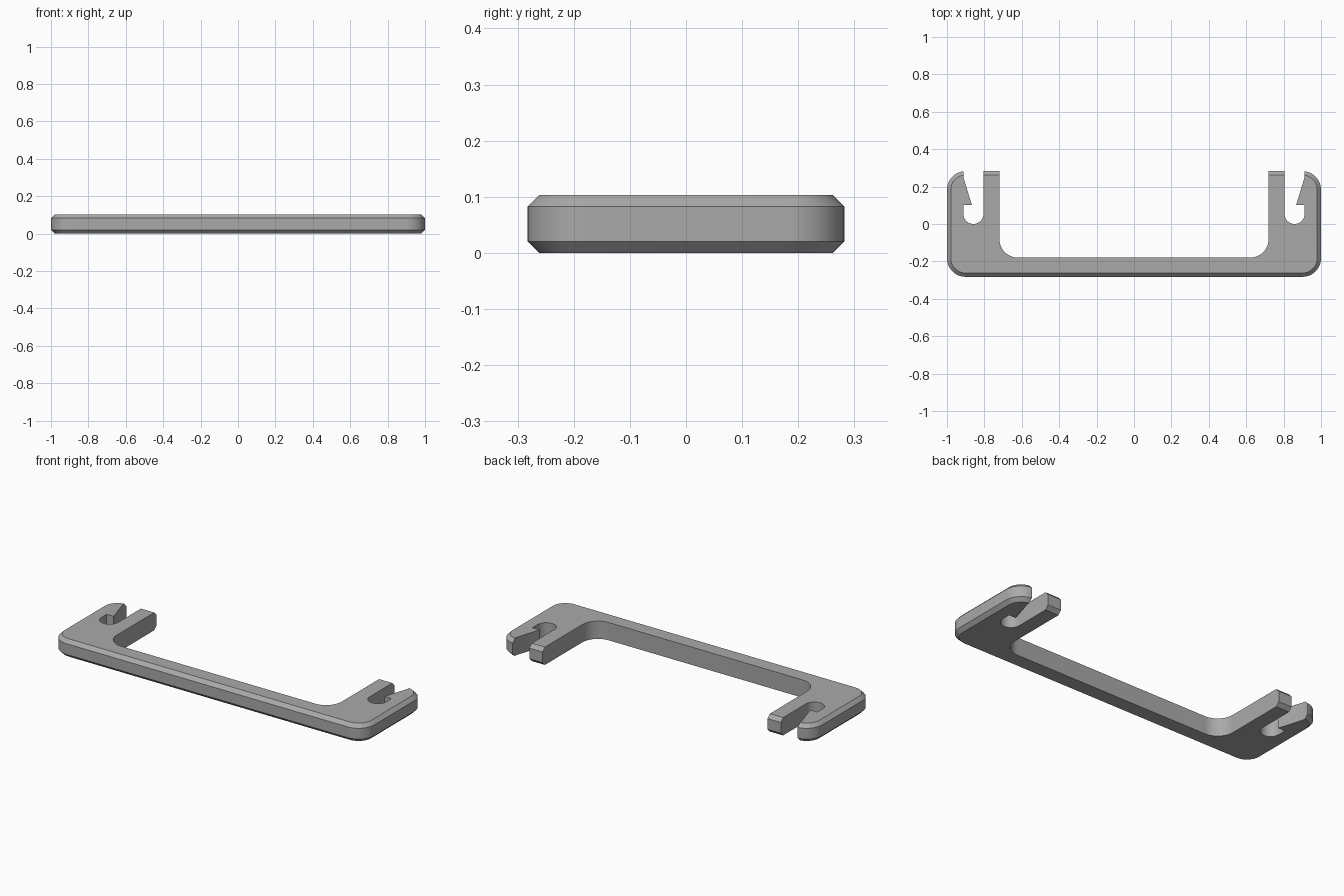
import bpy, bmesh
from math import sin, cos, pi

if "Cube" in bpy.data.objects:
    bpy.data.objects.remove(bpy.data.objects["Cube"])

HALF_X, HALF_Y, HEIGHT = 1.0, 0.2825, 0.103
CHAMFER, RADIUS = 0.0205, 0.1

grey = bpy.data.materials.new("plain_grey")
grey.use_nodes = True
grey.diffuse_color = (0.4, 0.4, 0.4, 1)
grey.node_tree.nodes["Principled BSDF"].inputs["Base Color"].default_value = grey.diffuse_color


def arc(cx, cy, r, start, end, steps=12):
    angles = [start + (end - start) * i / steps for i in range(steps + 1)]
    return [(cx + r * cos(a), cy + r * sin(a)) for a in angles]


def rounded_rect(hx, hy, r):
    corners = [(1, 1), (-1, 1), (-1, -1), (1, -1)]
    return [p for i, (sx, sy) in enumerate(corners)
            for p in arc(sx * (hx - r), sy * (hy - r), r, i * pi / 2, (i + 1) * pi / 2)]


def loft(name, layers):
    """Join equal-length outlines, given as (z, points), into a closed solid."""
    bm = bmesh.new()
    rings = [[bm.verts.new((x, y, z)) for x, y in pts] for z, pts in layers]
    for low, high in zip(rings, rings[1:]):
        for i in range(len(low)):
            j = (i + 1) % len(low)
            bm.faces.new((low[i], low[j], high[j], high[i]))
    bm.faces.new(rings[0][::-1])
    bm.faces.new(rings[-1])
    bmesh.ops.recalc_face_normals(bm, faces=bm.faces)
    mesh = bpy.data.meshes.new(name)
    bm.to_mesh(mesh)
    bm.free()
    mesh.materials.append(grey)
    obj = bpy.data.objects.new(name, mesh)
    bpy.context.collection.objects.link(obj)
    return obj


# Chamfered rounded plate
outer = rounded_rect(HALF_X, HALF_Y, RADIUS)
inner = rounded_rect(HALF_X - CHAMFER, HALF_Y - CHAMFER, RADIUS - CHAMFER)
bracket = loft("clip_bracket", [(0, inner), (CHAMFER, outer),
                                (HEIGHT - CHAMFER, outer), (HEIGHT, inner)])

# Wide opening between the arms
opening = ([(0.72, 0.4), (-0.72, 0.4)]
           + arc(-0.62, -0.08, 0.1, pi, 1.5 * pi)
           + arc(0.62, -0.08, 0.1, 1.5 * pi, 2 * pi))

# Hooked slot with a round seat at each end
slot = ([(0.912, 0.4), (0.912, 0.25), (0.867, 0.102), (0.912, 0.102)]
        + arc(0.8585, 0.0535, 0.0535, 0, -pi, 20) + [(0.805, 0.4)])
slot_mirrored = [(-x, y) for x, y in slot]

cutters = []
for name, pts in (("opening_cutter", opening), ("left_slot_cutter", slot),
                  ("right_slot_cutter", slot_mirrored)):
    cutter = loft(name, [(-0.1, pts), (HEIGHT + 0.1, pts)])
    cutter.hide_render = True
    cutters.append(cutter)
    cut = bracket.modifiers.new(name, "BOOLEAN")
    cut.operation = "DIFFERENCE"
    cut.solver = "EXACT"
    cut.object = cutter

# Bake the cuts and drop the cutters
graph = bpy.context.evaluated_depsgraph_get()
baked = bpy.data.meshes.new_from_object(bracket.evaluated_get(graph))
bracket.modifiers.clear()
bracket.data = baked
for cutter in cutters:
    bpy.data.objects.remove(cutter)

bpy.ops.object.select_all(action="DESELECT")
bracket.select_set(True)
bpy.context.view_layer.objects.active = bracket
bpy.ops.object.shade_smooth_by_angle(angle=pi / 6)
